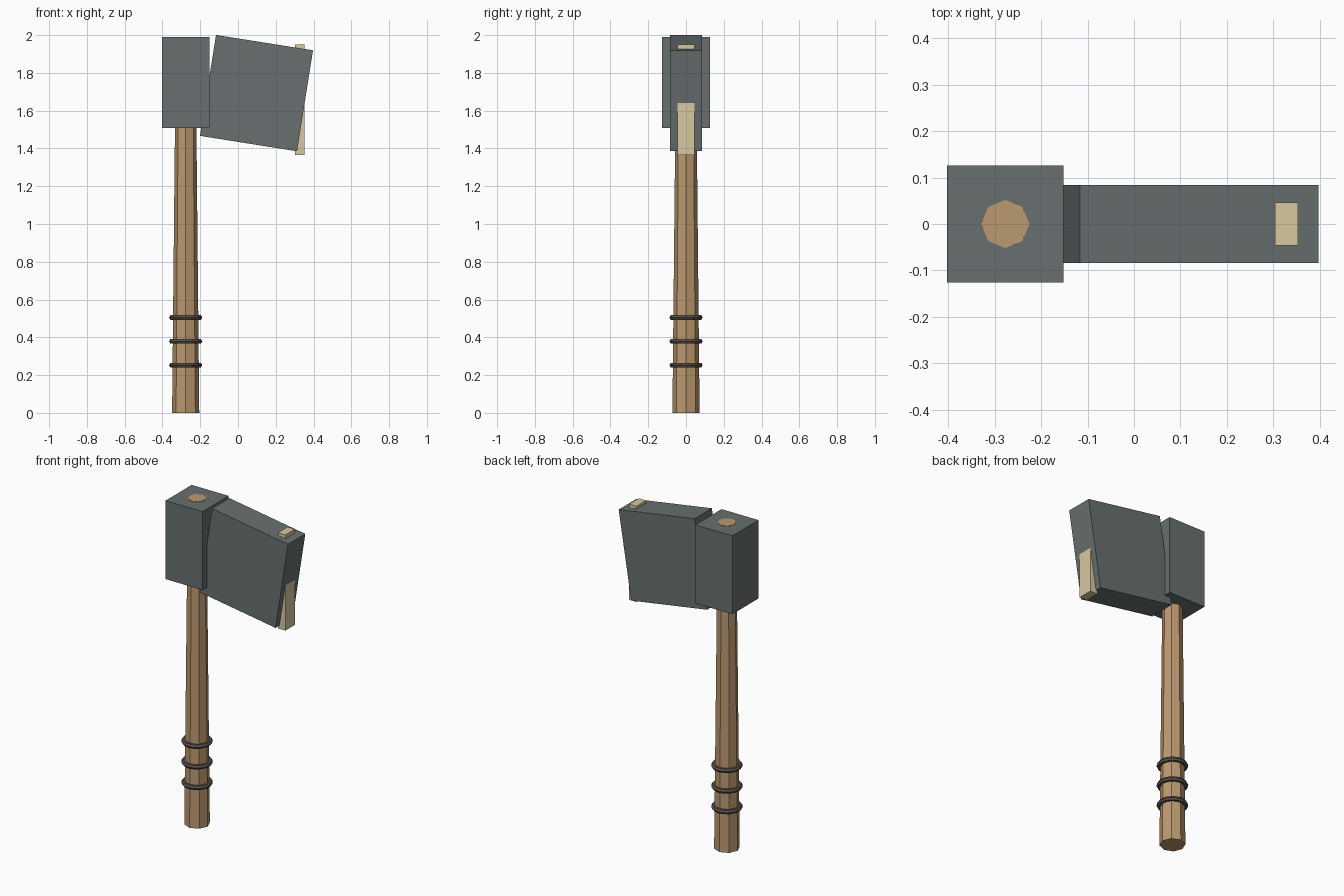
import bpy
import math

if "Cube" in bpy.data.objects:
    bpy.data.objects.remove(bpy.data.objects["Cube"])

AXIS_X = -0.277  # handle centre line


def material(name, rgb):
    mat = bpy.data.materials.new(name)
    mat.diffuse_color = (*rgb, 1.0)
    mat.use_nodes = True
    mat.node_tree.nodes["Principled BSDF"].inputs["Base Color"].default_value = mat.diffuse_color
    return mat


iron = material("iron", (0.14, 0.16, 0.16))
wood = material("wood", (0.50, 0.32, 0.16))
edge = material("pale_edge", (0.68, 0.58, 0.36))
cord = material("cord", (0.10, 0.08, 0.07))


def finish(name, mat):
    obj = bpy.context.object
    obj.name = name
    obj.data.materials.append(mat)
    return obj


def box(name, mat, centre, size, tilt=0.0):
    bpy.ops.mesh.primitive_cube_add(size=1, location=centre, rotation=(0, tilt, 0))
    obj = finish(name, mat)
    obj.scale = size
    return obj


# Tapered eight-sided handle, its end just showing through the head
bpy.ops.mesh.primitive_cone_add(vertices=8, radius1=0.072, radius2=0.052,
                                depth=1.991, location=(AXIS_X, 0, 0.9955))
finish("handle", wood)

# Grip rings
for i, z in enumerate((0.253, 0.379, 0.505)):
    bpy.ops.mesh.primitive_torus_add(major_segments=16, minor_segments=6,
                                     major_radius=0.074, minor_radius=0.014,
                                     location=(AXIS_X, 0, z))
    finish(f"grip_ring_{i + 1}", cord)

# Head block around the handle
box("head_block", iron, (AXIS_X, 0, 1.749), (0.25, 0.252, 0.48))

# Tilted blade slab
box("blade", iron, (0.098, 0, 1.693), (0.52, 0.167, 0.541), math.radians(9))

# Upright cutting edge strip running through the blade
box("cutting_edge", edge, (0.328, 0, 1.658), (0.05, 0.092, 0.586))
